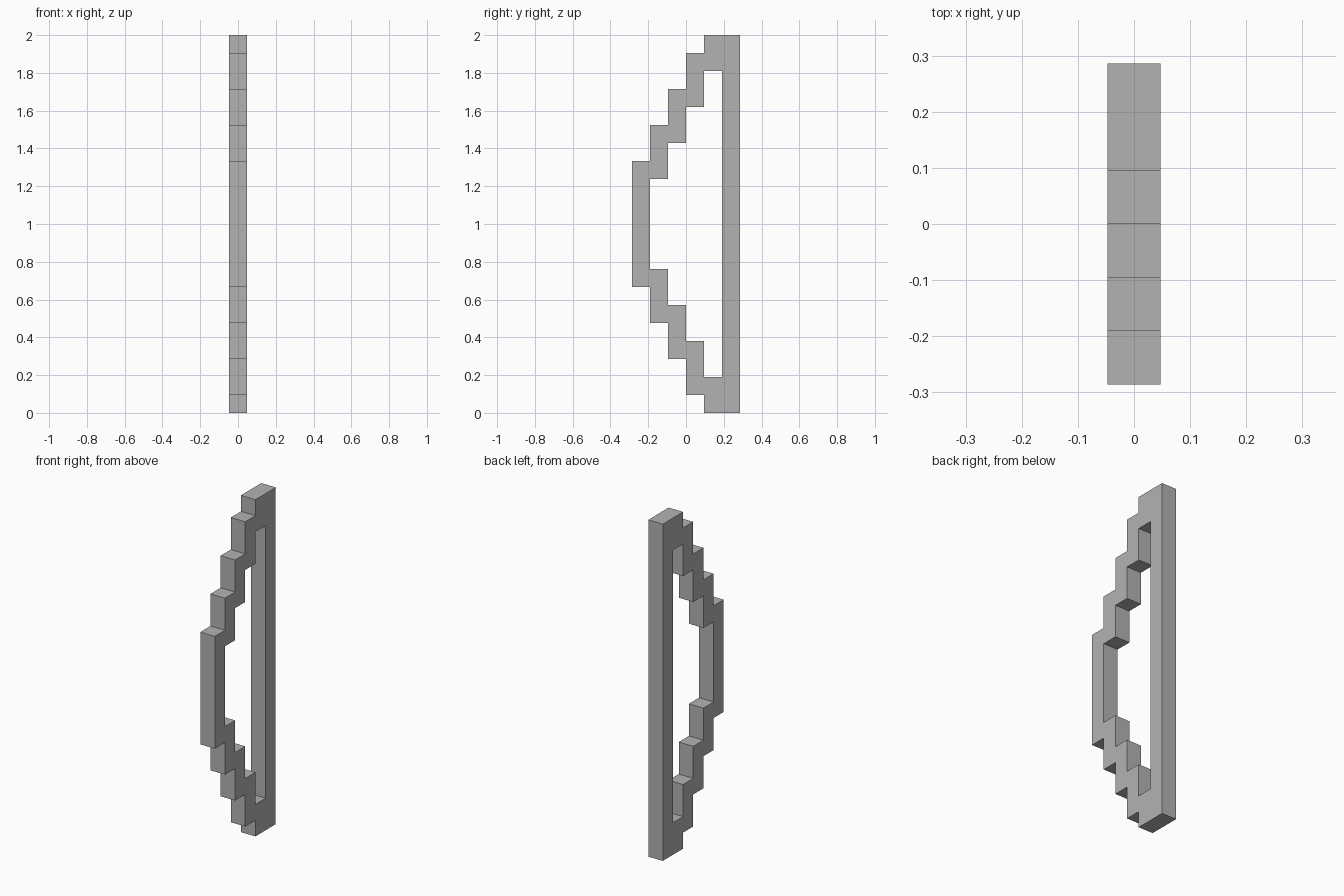
import bpy
import bmesh
from mathutils import Vector

cube = bpy.data.objects.get("Cube")
if cube:
    bpy.data.objects.remove(cube, do_unlink=True)

ROWS = 21
U = 2 / ROWS          # size of one block

# Flat grey material
grey = bpy.data.materials.new("plain_grey")
grey.use_nodes = True
colour = (0.45, 0.45, 0.45, 1)
grey.diffuse_color = colour
grey.node_tree.nodes["Principled BSDF"].inputs["Base Color"].default_value = colour

# Filled blocks: straight string, front grip, mirrored stepped limbs
cells = {(5, row) for row in range(ROWS)}
cells |= {(0, row) for row in range(7, 14)}
for col in range(1, 5):
    start = 7 - 2 * col
    for row in range(max(start, 0), start + 3):
        cells |= {(col, row), (col, ROWS - 1 - row)}

# Side profile made of blocks
bm = bmesh.new()
for col, row in sorted(cells):
    corners = ((col, row), (col + 1, row), (col + 1, row + 1), (col, row + 1))
    bm.faces.new([bm.verts.new((-U / 2, (c - 3) * U, r * U)) for c, r in corners])
bmesh.ops.remove_doubles(bm, verts=bm.verts, dist=U / 100)

# Give the profile one block of thickness and merge coplanar faces
result = bmesh.ops.extrude_face_region(bm, geom=bm.faces[:], use_keep_orig=True)
moved = [g for g in result["geom"] if isinstance(g, bmesh.types.BMVert)]
bmesh.ops.translate(bm, verts=moved, vec=Vector((U, 0, 0)))
bmesh.ops.recalc_face_normals(bm, faces=bm.faces)
bmesh.ops.dissolve_limit(bm, angle_limit=0.01, verts=bm.verts, edges=bm.edges)

mesh = bpy.data.meshes.new("stepped_bow")
bm.to_mesh(mesh)
bm.free()
mesh.materials.append(grey)
bow = bpy.data.objects.new("stepped_bow", mesh)
bpy.context.collection.objects.link(bow)
